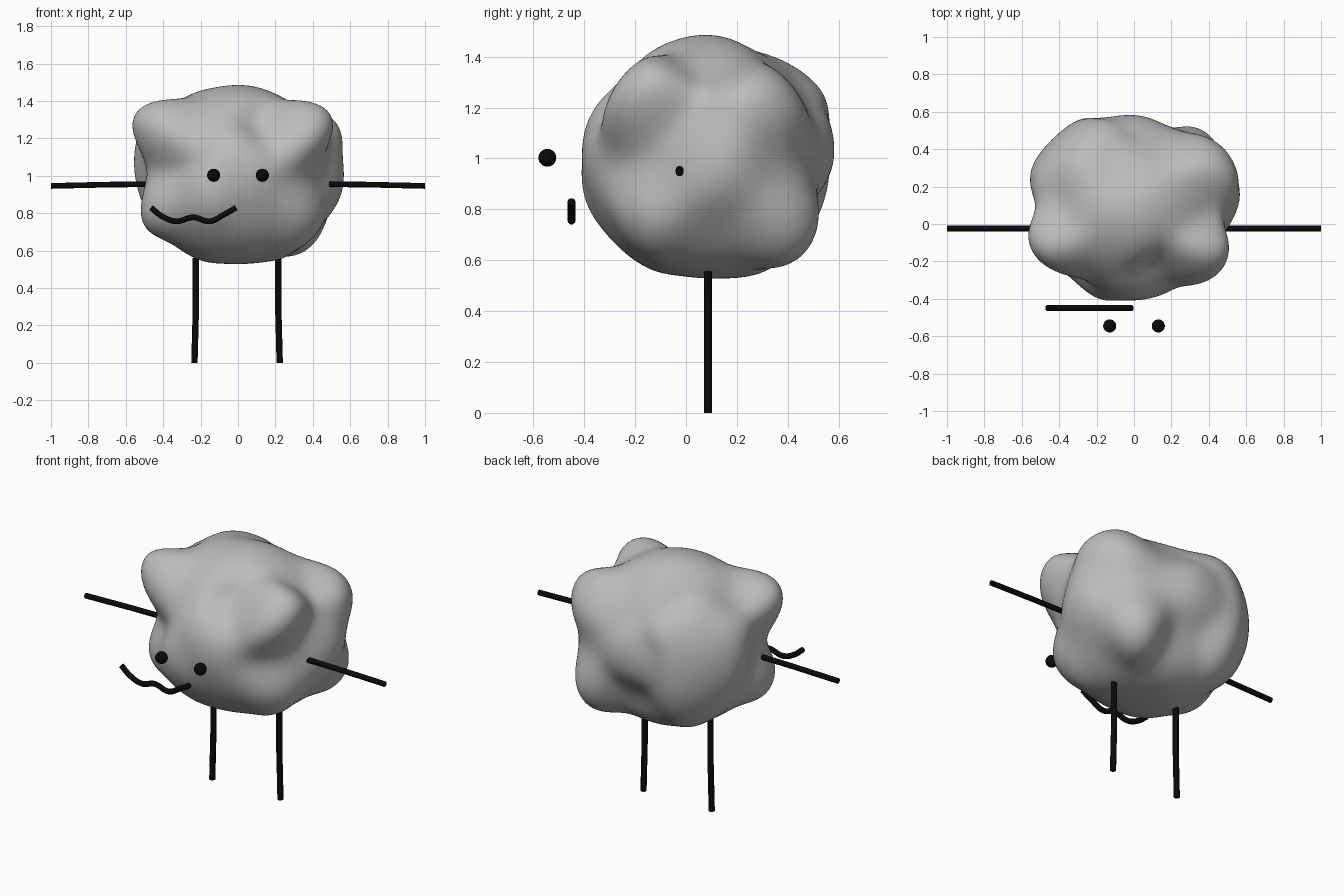
import bpy, math
from mathutils import Vector

cube = bpy.data.objects.get("Cube")
if cube:
    bpy.data.objects.remove(cube)


def material(name, rgb):
    m = bpy.data.materials.new(name)
    m.use_nodes = True
    m.diffuse_color = (*rgb, 1)
    m.node_tree.nodes["Principled BSDF"].inputs["Base Color"].default_value = (*rgb, 1)
    return m


grey = material("cloud grey", (0.5, 0.5, 0.5))
black = material("black", (0.003, 0.003, 0.003))


def tube(name, points, radius, smooth=False):
    """Round rod with flat ends that follows the points."""
    curve = bpy.data.curves.new(name, "CURVE")
    curve.dimensions = "3D"
    curve.bevel_depth = radius
    curve.bevel_resolution = 3
    curve.use_fill_caps = True
    spline = curve.splines.new("BEZIER")
    spline.bezier_points.add(len(points) - 1)
    for bp, co in zip(spline.bezier_points, points):
        bp.co = co
        bp.handle_left_type = bp.handle_right_type = "AUTO" if smooth else "VECTOR"
    curve.materials.append(black)
    obj = bpy.data.objects.new(name, curve)
    bpy.context.collection.objects.link(obj)


# Cloud body: a ball whose radius blends between lump tips and dents
centre = Vector((0, 0.09, 1.01))
tips = [Vector(t) - centre for t in (
    # upper lumps
    (0.4, -0.28, 1.27), (0.46, 0.41, 1.23), (-0.5, -0.2, 1.24),
    (-0.22, -0.25, 1.29), (-0.32, 0.39, 1.35), (0.2, 0.43, 1.26), (-0.08, 0.3, 1.41),
    # lower lumps
    (0.39, -0.21, 0.75), (-0.28, -0.34, 0.87), (-0.5, -0.13, 0.84), (0.42, 0.44, 0.71),
    (-0.36, 0.44, 0.75), (0.17, -0.31, 0.77), (0.05, -0.23, 0.63), (-0.25, -0.22, 0.66),
    # side, front and back lumps
    (0.56, 0.13, 0.94), (-0.55, 0.28, 1.09), (0.07, -0.4, 1), (0.04, -0.37, 1.16),
    (0, 0.58, 1), (0.25, 0.5, 1), (-0.45, 0.44, 1.04),
    # top and bottom
    (0, 0.06, 1.485), (0.27, 0.1, 1.4), (-0.3, 0.1, 1.41), (0, -0.12, 1.43),
    (0.05, 0.1, 0.53), (0.3, 0.1, 0.59), (-0.3, 0.1, 0.6), (0, 0.35, 0.58),
    # dents
    (-0.49, 0.03, 1), (0.48, -0.04, 1.02), (-0.38, -0.2, 1.05), (0.36, -0.23, 0.99),
    (0.17, -0.25, 1.25), (0.03, 0.47, 0.79), (0.46, 0.15, 0.75), (0.45, 0.38, 0.97),
)]
axes = [t.normalized() for t in tips]
radii = [t.length for t in tips]


def body_radius(d):
    total, weight = 0.0, 0.0
    for axis, r in zip(axes, radii):
        w = math.exp(18 * (d.dot(axis) - 1))
        total += w * r
        weight += w
    return total / weight


# Sharpen the lumps until the blend passes through every tip
for step in range(12):
    errors = [t.length - body_radius(a) for t, a in zip(tips, axes)]
    radii = [r + e for r, e in zip(radii, errors)]

bpy.ops.mesh.primitive_ico_sphere_add(subdivisions=6, radius=1, location=centre)
body = bpy.context.object
body.name = "cloud_body"
for v in body.data.vertices:
    d = v.co.normalized()
    v.co = d * body_radius(d)
body.data.materials.append(grey)
bpy.ops.object.shade_smooth()

# Arms, legs and eyes on both sides
for side, s in (("left", 1), ("right", -1)):
    tube(side + "_arm", [(s * 0.42, -0.025, 0.956), (s * 0.7, -0.025, 0.953),
                         (s, -0.025, 0.946)], 0.016)
    top = 0.22 + 0.005 * -s
    tube(side + "_leg", [(top * s, 0.087, 0.56), (top * s, 0.087, 0.3),
                         ((top + 0.008) * s, 0.087, 0)], 0.017)
    bpy.ops.mesh.primitive_uv_sphere_add(segments=24, ring_count=16, radius=0.035,
                                         location=(0.13 * s, -0.545, 1.003))
    eye = bpy.context.object
    eye.name = side + "_eye"
    eye.data.materials.append(black)
    bpy.ops.object.shade_smooth()

# Wavy mouth
mouth = ((-0.465, 0.83), (-0.405, 0.783), (-0.33, 0.757), (-0.24, 0.778),
         (-0.15, 0.757), (-0.08, 0.79), (-0.01, 0.83))
tube("mouth", [(x, -0.45, z) for x, z in mouth], 0.016, smooth=True)
